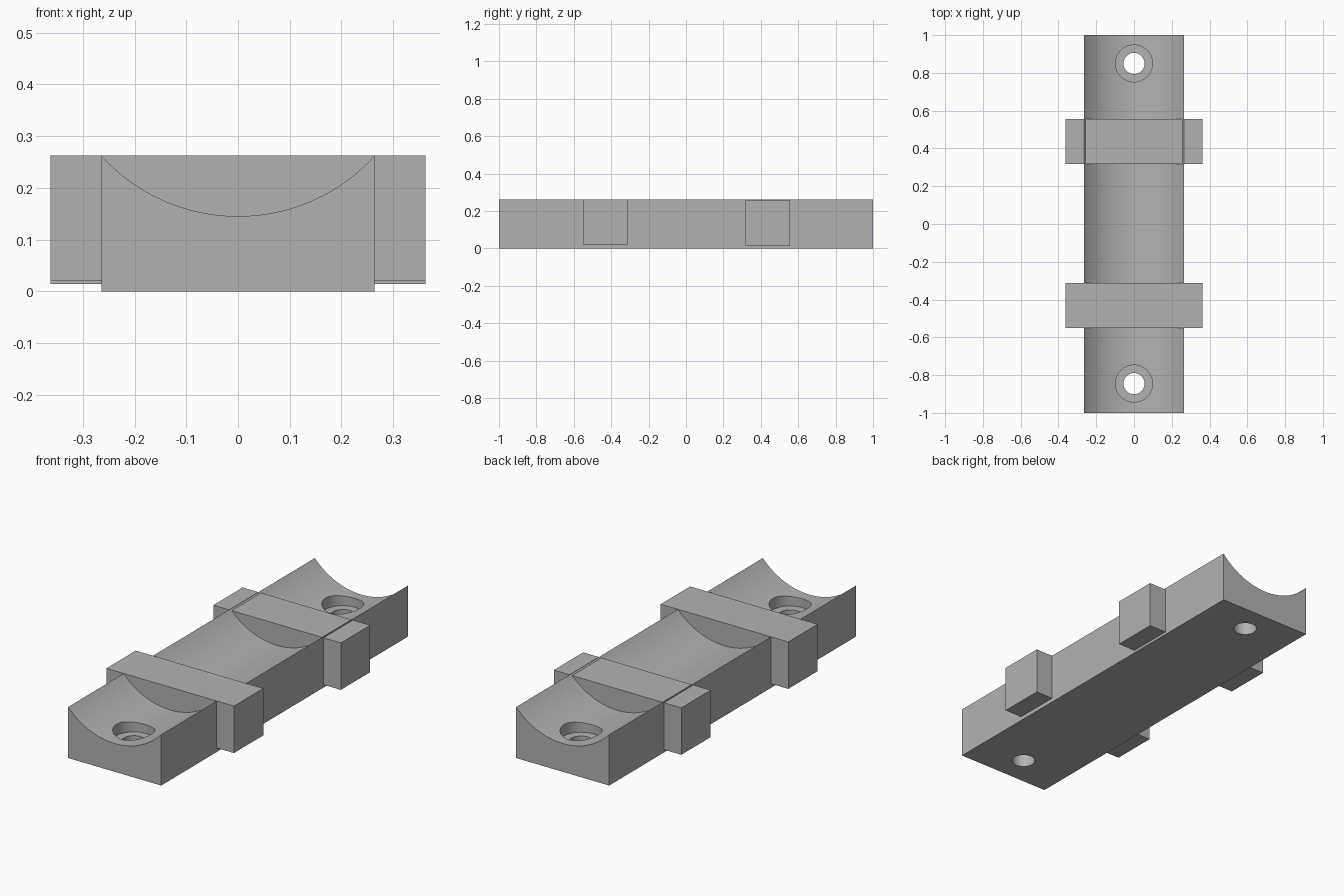
import bpy, bmesh, math

if "Cube" in bpy.data.objects:
    bpy.data.objects.remove(bpy.data.objects["Cube"])

grey = bpy.data.materials.new("plain grey")
grey.diffuse_color = (0.45, 0.45, 0.45, 1)
grey.use_nodes = True
grey.node_tree.nodes["Principled BSDF"].inputs["Base Color"].default_value = grey.diffuse_color

HALF_W, TOP, GROOVE = 0.264, 0.262, 0.145


def make_object(name, bm):
    bmesh.ops.recalc_face_normals(bm, faces=bm.faces)
    mesh = bpy.data.meshes.new(name)
    bm.to_mesh(mesh)
    bm.free()
    mesh.materials.append(grey)
    obj = bpy.data.objects.new(name, mesh)
    bpy.context.collection.objects.link(obj)
    return obj


def box(name, x, y0, y1, z0, z1):
    bm = bmesh.new()
    bmesh.ops.create_cube(bm, size=1)
    bmesh.ops.scale(bm, vec=(2 * x, y1 - y0, z1 - z0), verts=bm.verts)
    bmesh.ops.translate(bm, vec=(0, (y0 + y1) / 2, (z0 + z1) / 2), verts=bm.verts)
    return make_object(name, bm)


def cylinder(name, r, y, z0, z1):
    bm = bmesh.new()
    bmesh.ops.create_cone(bm, cap_ends=True, segments=48, radius1=r, radius2=r, depth=z1 - z0)
    bmesh.ops.translate(bm, vec=(0, y, (z0 + z1) / 2), verts=bm.verts)
    return make_object(name, bm)


# Long base: block profile with a shallow round trough, extruded along y
sag = TOP - GROOVE
radius = (HALF_W ** 2 + sag ** 2) / (2 * sag)
sweep = math.asin(HALF_W / radius)
profile = [(-HALF_W, 0), (HALF_W, 0)]
for i in range(33):
    a = sweep * (1 - i / 16)
    profile.append((radius * math.sin(a), GROOVE + radius * (1 - math.cos(a))))
bm = bmesh.new()
face = bm.faces.new([bm.verts.new((x, -1, z)) for x, z in profile])
ext = bmesh.ops.extrude_face_region(bm, geom=[face])
bmesh.ops.translate(bm, vec=(0, 2, 0),
                    verts=[v for v in ext["geom"] if isinstance(v, bmesh.types.BMVert)])
base = make_object("trough_base", bm)

# Counterbored screw holes near both ends
cutters = []
for y in (-0.845, 0.85):
    cutters.append(cylinder("screw_hole_cutter", 0.056, y, -0.1, 0.4))
    cutters.append(cylinder("counterbore_cutter", 0.098, y, 0.1, 0.4))
bpy.context.view_layer.objects.active = base
for c in cutters:
    mod = base.modifiers.new("hole", 'BOOLEAN')
    mod.operation, mod.object, mod.solver = 'DIFFERENCE', c, 'EXACT'
    bpy.ops.object.modifier_apply(modifier=mod.name)
for c in cutters:
    bpy.data.objects.remove(c)

bpy.ops.object.select_all(action='DESELECT')
base.select_set(True)
bpy.ops.object.shade_smooth_by_angle(angle=math.radians(30))

# Cross bars filling the trough; the rear one sits slightly lower
box("front_cross_bar", 0.362, -0.55, -0.312, 0.021, TOP)
box("rear_cross_bar", 0.362, 0.317, 0.555, 0.014, 0.255)
